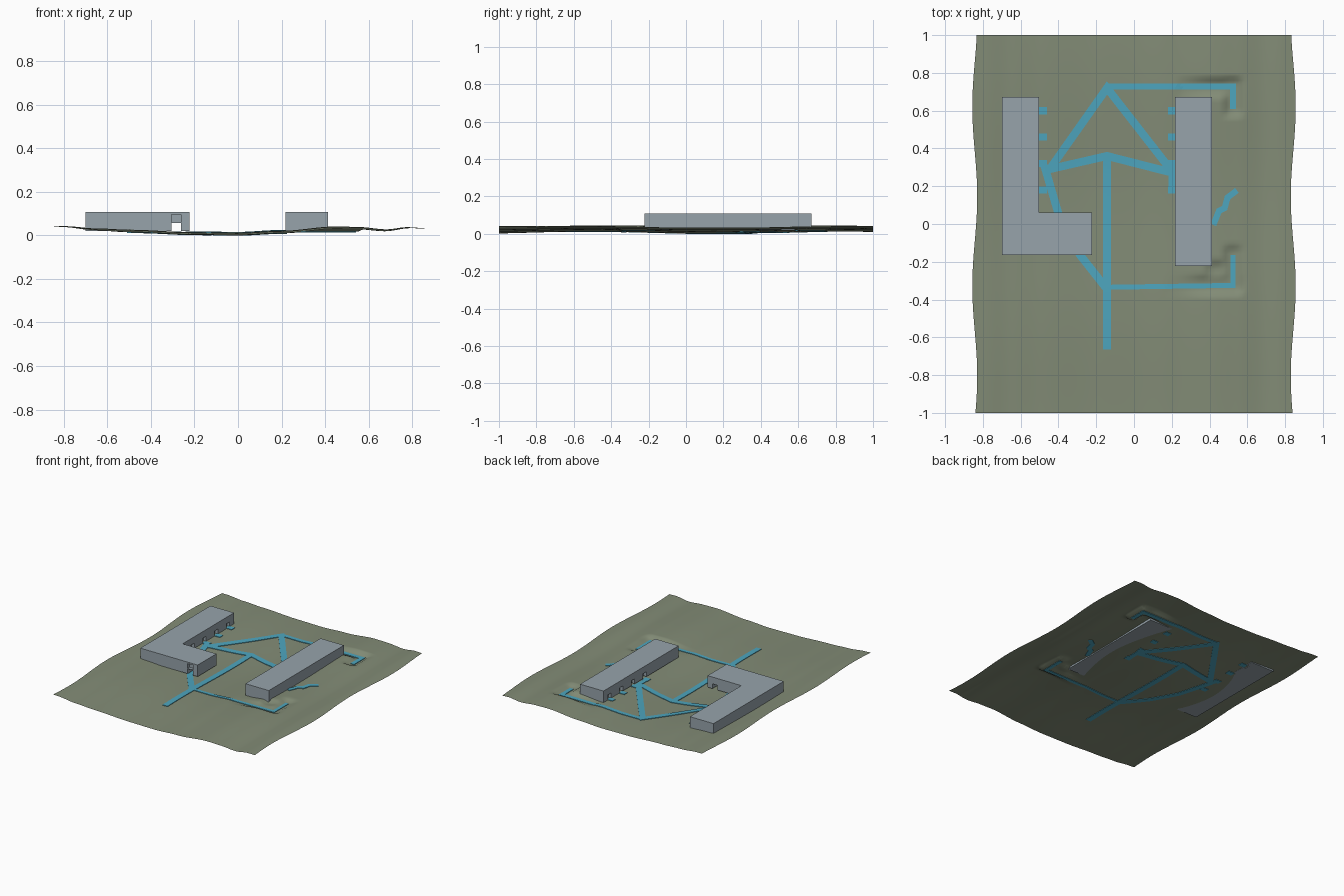
import bpy, bmesh, math
from mathutils import Vector

if "Cube" in bpy.data.objects:
    bpy.data.objects.remove(bpy.data.objects["Cube"])


def material(name, rgb):
    m = bpy.data.materials.new(name)
    m.diffuse_color = (*rgb, 1)
    m.use_nodes = True
    m.node_tree.nodes["Principled BSDF"].inputs["Base Color"].default_value = m.diffuse_color
    return m


GRASS = material("muted grass", (0.225, 0.262, 0.182))
WALL = material("blue grey wall", (0.31, 0.37, 0.41))
PAVE = material("teal paving", (0.075, 0.38, 0.52))

PROFILE = [(-0.9, .052), (-0.8, .047), (-0.65, .034), (-0.5, .027), (-0.2, .015), (0, .013), (0.2, .022),
           (0.45, .042), (0.55, .04), (0.68, .03), (0.78, .042), (0.9, .037)]
# flat graded cuts in the ground: x0, x1, y0, y1, level
CUTS = [(0.25, 0.53, 0.70, 0.75, .024), (0.50, 0.55, 0.59, 0.75, .024),
        (0.20, 0.55, -0.35, -0.30, .024), (0.50, 0.55, -0.33, -0.14, .024),
        (0.40, 0.46, -0.27, -0.22, .026)]


def ground(x, y):
    """Rolling valley height with a few graded cuts."""
    z = PROFILE[-1][1]
    for (xa, za), (xb, zb) in zip(PROFILE, PROFILE[1:]):
        if xa <= x <= xb:
            t = (x - xa) / (xb - xa)
            z = za + (zb - za) * t * t * (3 - 2 * t)
            break
    fade = max(0.2, 1 - (abs(x) / 0.85) ** 6)
    z += 0.006 * math.cos(2 * math.pi * (y + 0.5) / 1.3) * fade
    for x0, x1, y0, y1, level in CUTS:
        d = math.hypot(max(x0 - x, 0, x - x1), max(y0 - y, 0, y - y1))
        k = max(0, 1 - d / 0.03)
        z += (min(z, level) - z) * k
    return z


def finish(name, bm, mat):
    bmesh.ops.recalc_face_normals(bm, faces=bm.faces)
    me = bpy.data.meshes.new(name)
    bm.to_mesh(me)
    bm.free()
    me.materials.append(mat)
    ob = bpy.data.objects.new(name, me)
    bpy.context.collection.objects.link(ob)
    return ob


# ground sheet with wavy long sides
bm = bmesh.new()
bmesh.ops.create_grid(bm, x_segments=84, y_segments=100, size=1)
for v in bm.verts:
    half = 0.843 + 0.013 * math.cos(2 * math.pi * (v.co.y - 0.62) / 0.95)
    v.co.x *= half
    v.co.z = ground(v.co.x, v.co.y)
low = min(v.co.z for v in bm.verts)
for v in bm.verts:
    v.co.z -= low
terrain = finish("ground_sheet", bm, GRASS)
for p in terrain.data.polygons:
    p.use_smooth = True


def path(name, points, width=0.042):
    """Thin paved ribbon draped on the ground, mitred at its bends."""
    pts = [Vector(p) for p in points]
    sides = []
    for i, p in enumerate(pts):
        a = (p - pts[i - 1]).normalized() if i else (pts[1] - p).normalized()
        b = (pts[i + 1] - p).normalized() if i < len(pts) - 1 else a
        n = Vector((-a.y - b.y, a.x + b.x)).normalized()
        sides.append(n * (width / 2 / max(0.5, n.dot(Vector((-a.y, a.x))))))
    bm = bmesh.new()
    rows = []
    for i in range(len(pts) - 1):
        steps = max(2, int((pts[i + 1] - pts[i]).length / 0.02))
        for s in range(steps + (i == len(pts) - 2)):
            t = s / steps
            c, o = pts[i].lerp(pts[i + 1], t), sides[i].lerp(sides[i + 1], t)
            row = []
            for f, up in ((-1, .004), (0, .004), (1, .004), (1, -.003), (-1, -.003)):
                q = c + o * f
                row.append(bm.verts.new((q.x, q.y, ground(q.x, q.y) - low + up)))
            rows.append(row)
    for r, q in zip(rows, rows[1:]):
        for j in range(5):
            bm.faces.new((r[j], r[(j + 1) % 5], q[(j + 1) % 5], q[j]))
    bm.faces.new(rows[0])
    bm.faces.new(rows[-1])
    finish(name, bm, PAVE)


# walkways
path("main_walk", [(-.143, -.665), (-.143, .37)])
path("inner_walk", [(-.47, .285), (-.143, .36), (.21, .27)])
path("gable_walk", [(-.45, .285), (-.143, .72), (.2, .28)])
path("north_walk", [(-.143, .727), (.525, .727), (.525, .61)], 0.032)
path("west_walk", [(-.475, .31), (-.39, .02), (-.285, -.165), (-.143, -.345)])
path("south_walk", [(-.143, -.335), (.525, -.325), (.525, -.165)], 0.026)
path("east_stair", [(.42, -.005), (.45, .07), (.48, .085), (.495, .14), (.545, .178)], 0.032)
path("east_door_walk", [(.2, .165), (.2, .31)], 0.034)
DOORS = (0.60, 0.46, 0.32, 0.18)
for i, y in enumerate(DOORS):
    path(f"west_door_step_{i + 1}", [(-.51, y), (-.46, y)], 0.038)
    path(f"east_door_step_{i + 1}", [(.225, y), (.18, y)], 0.038)


def block(name, outline, z0, z1):
    """Upright prism from a plan outline."""
    bm = bmesh.new()
    face = bm.faces.new([bm.verts.new((x, y, z0)) for x, y in outline])
    ext = bmesh.ops.extrude_face_region(bm, geom=[face])
    bmesh.ops.translate(bm, vec=(0, 0, z1 - z0),
                        verts=[g for g in ext["geom"] if isinstance(g, bmesh.types.BMVert)])
    return finish(name, bm, WALL)


def rect(x0, x1, y0, y1):
    return [(x0, y0), (x1, y0), (x1, y1), (x0, y1)]


def carve(ob, openings):
    """Cut the listed boxes out of a building."""
    for x0, x1, y0, y1, z0, z1 in openings:
        cutter = block("cutter", rect(x0, x1, y0, y1), z0, z1)
        cutter.hide_render = True
        mod = ob.modifiers.new("opening", 'BOOLEAN')
        mod.operation, mod.solver, mod.object = 'DIFFERENCE', 'EXACT', cutter
        bpy.context.view_layer.objects.active = ob
        bpy.ops.object.modifier_apply(modifier=mod.name)
        bpy.data.objects.remove(cutter)


# buildings with doorways, and a passage through the short wing
west = block("l_shaped_building", [(-.70, -.163), (-.222, -.163), (-.222, .06), (-.503, .06),
                                   (-.503, .672), (-.70, .672)], 0.02, 0.107)
east = block("long_building", rect(.217, .412, -.222, .672), 0.02, 0.107)
carve(west, [(-.305, -.262, -.2, .1, .01, .056), (-.305, -.262, -.2, -.14, .06, .096)]
      + [(-.525, -.48, y - .019, y + .019, .01, .058) for y in DOORS])
carve(east, [(.2, .24, y - .019, y + .019, .01, .058) for y in DOORS])
